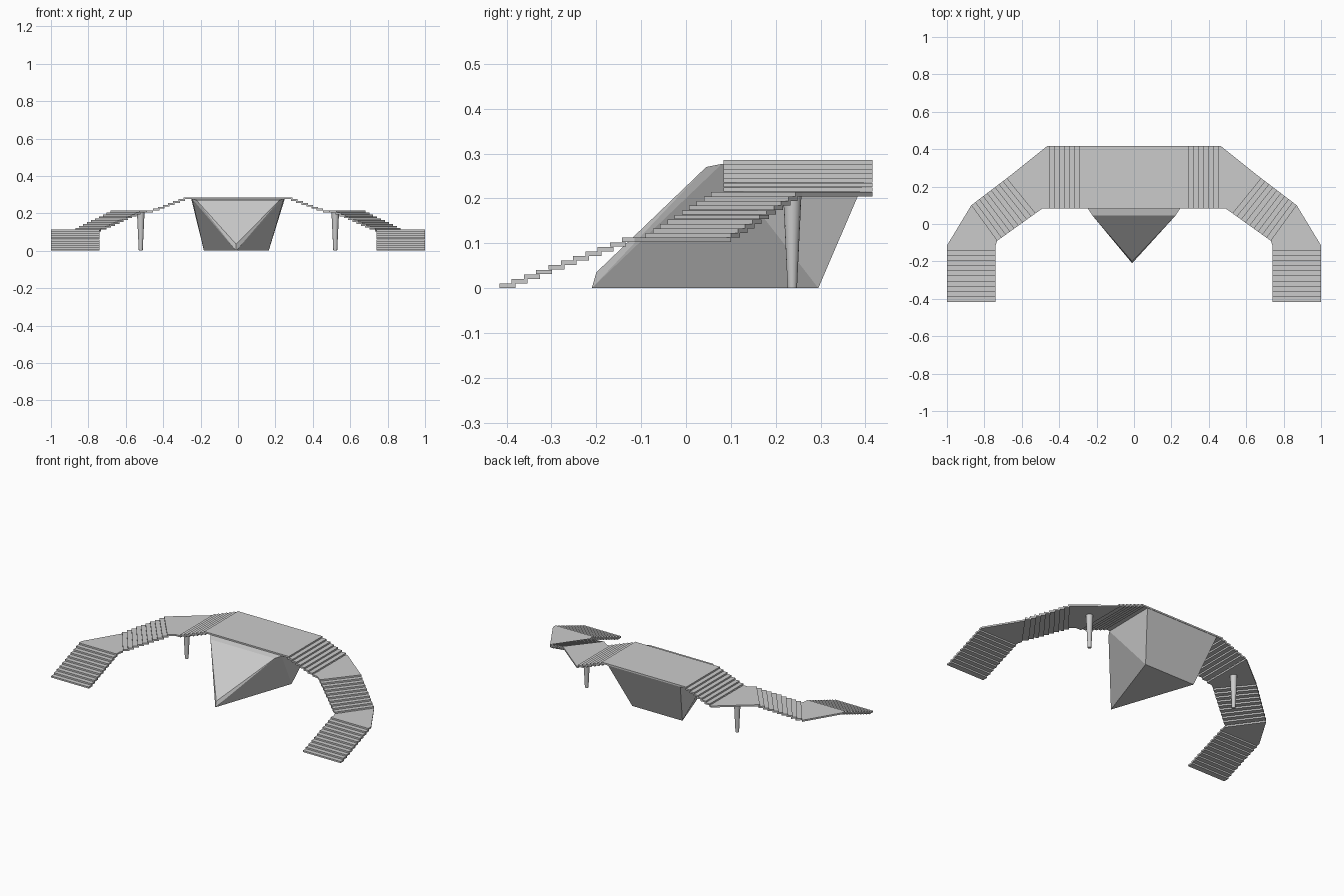
import bpy, bmesh
from mathutils import Vector

if "Cube" in bpy.data.objects:
    bpy.data.objects.remove(bpy.data.objects["Cube"])

RISE = 0.286 / 28
THICK = 0.0098
Z1, Z2, Z3 = 11 * RISE, 21 * RISE, 28 * RISE   # lower landing, upper landing, deck


def make_object(name, bm, mirror=True):
    bmesh.ops.recalc_face_normals(bm, faces=bm.faces)
    mesh = bpy.data.meshes.new(name)
    bm.to_mesh(mesh)
    bm.free()
    ob = bpy.data.objects.new(name, mesh)
    bpy.context.collection.objects.link(ob)
    if mirror:
        ob.modifiers.new("mirror", 'MIRROR').use_mirror_merge = False
    return ob


def add_slab(bm, outline, top, thick=THICK):
    lo = [bm.verts.new((p[0], p[1], top - thick)) for p in outline]
    hi = [bm.verts.new((p[0], p[1], top)) for p in outline]
    bm.faces.new(lo[::-1])
    bm.faces.new(hi)
    n = len(outline)
    for i in range(n):
        j = (i + 1) % n
        bm.faces.new((lo[i], lo[j], hi[j], hi[i]))


def slab(name, outline, top, mirror=True):
    bm = bmesh.new()
    add_slab(bm, outline, top)
    return make_object(name, bm, mirror)


def flight(name, low, high, z_low, steps):
    """Overlapping treads between a low edge and a high edge (inner, outer)."""
    bm = bmesh.new()
    a, b = [Vector(p) for p in low], [Vector(p) for p in high]
    for i in range(steps):
        s = i / steps
        e = min((i + 1.3) / steps, 1.0)
        outline = [a[0].lerp(b[0], s), a[1].lerp(b[1], s),
                   a[1].lerp(b[1], e), a[0].lerp(b[0], e)]
        add_slab(bm, outline, z_low + (i + 1) * RISE)
    return make_object(name, bm)


# Edges (inner, outer) shared by flights and landings
ground = [(0.74, -0.416), (1.0, -0.416)]
lower_front = [(0.74, -0.115), (1.0, -0.115)]
lower_back = [(0.732, -0.09), (0.87, 0.10)]
upper_front = [(0.505, 0.072), (0.66, 0.26)]
upper_side = [(0.455, 0.084), (0.455, 0.416)]
deck_side = [(0.265, 0.084), (0.265, 0.416)]

# Stair flights
flight("lower_stairs", ground, lower_front, 0.0, 11)
flight("middle_stairs", lower_back, upper_front, Z1, 10)
flight("upper_stairs", upper_side, deck_side, Z2, 7)

# Landings and central deck
slab("lower_landing", lower_front + lower_back[::-1], Z1)
slab("upper_landing", [upper_side[0], (0.488, 0.084)] + upper_front
     + [(0.465, 0.416), upper_side[1]], Z2)
slab("deck", [(-0.265, 0.084), (0.265, 0.084), (0.265, 0.416), (-0.265, 0.416)],
     Z3, mirror=False)

# Central wedge support
bm = bmesh.new()
points = [(-0.01, -0.21, 0), (-0.01, -0.20, 0.035)]
for s in (-1, 1):
    points += [(s * 0.222, 0.045, 0.27), (s * 0.245, 0.08, 0.277),
               (s * 0.25, 0.414, 0.277), (s * 0.173 - 0.009, 0.295, 0)]
for p in points:
    bm.verts.new(p)
bmesh.ops.convex_hull(bm, input=bm.verts)
bmesh.ops.dissolve_limit(bm, angle_limit=0.02, verts=bm.verts, edges=bm.edges)
make_object("wedge_support", bm, mirror=False)

# Tapered columns under the upper landings
bm = bmesh.new()
height = Z2 - THICK * 0.5
bmesh.ops.create_cone(bm, cap_ends=True, segments=16, radius1=0.0105,
                      radius2=0.0205, depth=height)
bmesh.ops.translate(bm, verts=bm.verts, vec=(0.52, 0.237, height / 2))
column = make_object("column", bm)
bpy.context.view_layer.objects.active = column
column.select_set(True)
bpy.ops.object.shade_smooth_by_angle()
